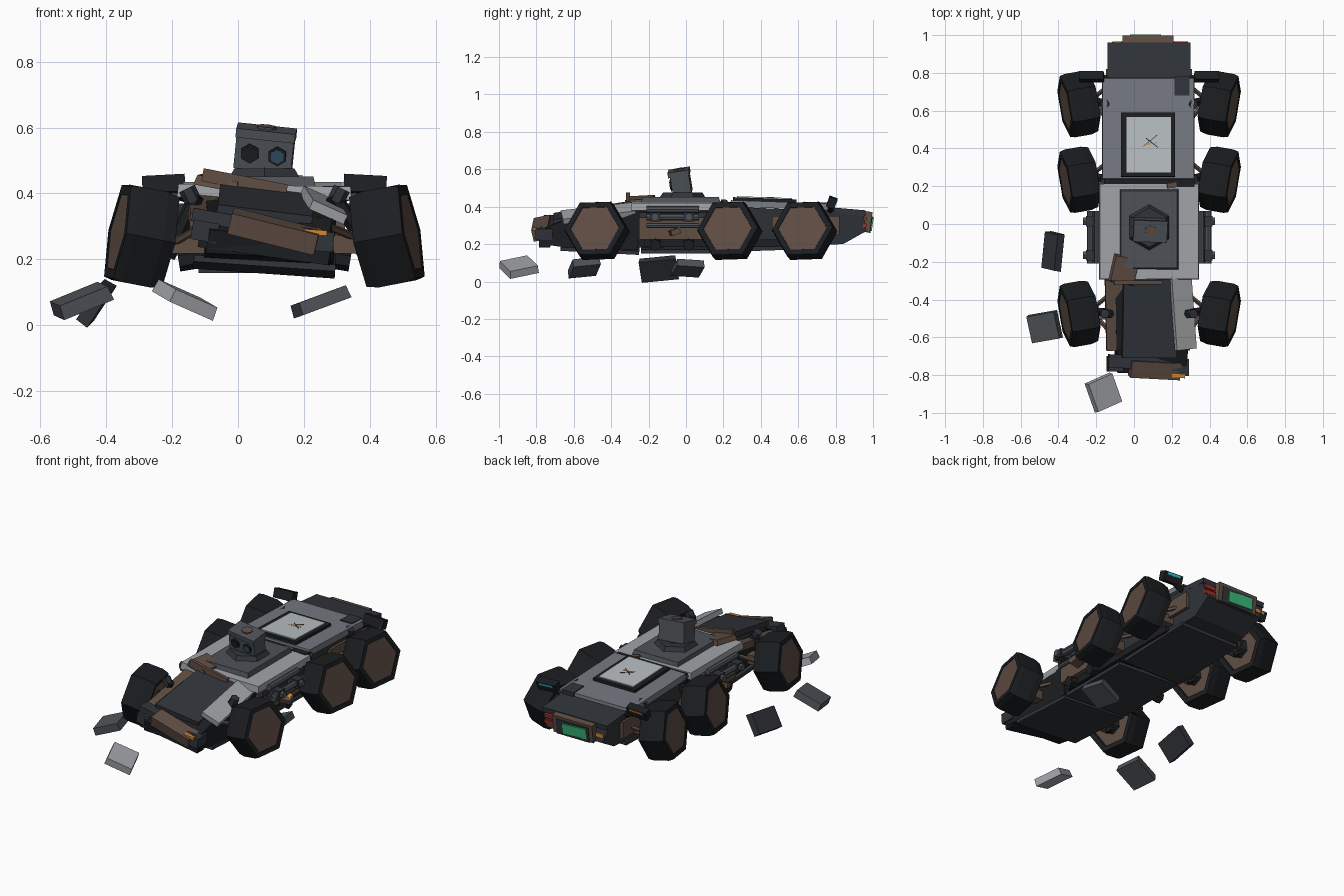
import bpy, bmesh
from math import radians, pi, sin, cos
from mathutils import Vector, Euler, Matrix

if "Cube" in bpy.data.objects:
    bpy.data.objects.remove(bpy.data.objects["Cube"])

C = 0.08  # centre line of the vehicle (debris shifts it off x = 0)
COL = dict(black=(.011, .013, .015), dark=(.030, .034, .042), steel=(.075, .085, .095), grey=(.18, .19, .22),
           light=(.36, .37, .39), pale=(.48, .52, .53), brown=(.115, .075, .057), amber=(.65, .24, .03),
           green=(.04, .50, .20), red=(.40, .025, .02), cyan=(.03, .60, .72), blue=(.03, .075, .12))
MATS = {}


def mat(c):
    if c not in MATS:
        MATS[c] = bpy.data.materials.new(c)
        MATS[c].diffuse_color = (*COL[c], 1)
    return MATS[c]


def finish(bm, name, col, loc=(0, 0, 0), rot=(0, 0, 0)):
    bmesh.ops.recalc_face_normals(bm, faces=bm.faces)
    me = bpy.data.meshes.new(name)
    bm.to_mesh(me)
    bm.free()
    ob = bpy.data.objects.new(name, me)
    ob.location = loc
    ob.rotation_euler = Euler([radians(a) for a in rot])
    me.materials.append(mat(col))
    bpy.context.collection.objects.link(ob)
    return ob


def box(name, loc, size, col, rot=(0, 0, 0), taper=1.0):
    bm = bmesh.new()
    bmesh.ops.create_cube(bm, size=1)
    for v in bm.verts:
        k = taper if v.co.z > 0 else 1
        v.co = Vector((v.co.x * size[0] * k, v.co.y * size[1] * k, v.co.z * size[2]))
    return finish(bm, name, col, loc, rot)


def rod(name, a, b, r, col, n=6, r2=None):
    a, b = Vector(a), Vector(b)
    bm = bmesh.new()
    m = Matrix.Translation((a + b) / 2) @ (b - a).to_track_quat('Z', 'Y').to_matrix().to_4x4()
    bmesh.ops.create_cone(bm, cap_ends=True, segments=n, radius1=r, radius2=r2 or r, depth=(b - a).length, matrix=m)
    return finish(bm, name, col)


def prism(name, prof, col, loc=(0, 0, 0), rot=(0, 0, 0)):
    """Side profile of (y, z, half width) points, bridged across x."""
    bm = bmesh.new()
    L = [bm.verts.new((-w, y, z)) for y, z, w in prof]
    R = [bm.verts.new((w, y, z)) for y, z, w in prof]
    bm.faces.new(L)
    bm.faces.new(R[::-1])
    for i in range(len(prof)):
        j = (i + 1) % len(prof)
        bm.faces.new((L[i], R[i], R[j], L[j]))
    return finish(bm, name, col, loc, rot)


def lathe(name, prof, col, M, n=6):
    """Six-sided turning of (axis, radius) points along local x."""
    bm = bmesh.new()
    rings = [[bm.verts.new(M @ Vector((x, r * cos(2 * pi * k / n), r * sin(2 * pi * k / n)))) for k in range(n)]
             for x, r in prof]
    for p, q in zip(rings, rings[1:]):
        for k in range(n):
            bm.faces.new((p[k], p[(k + 1) % n], q[(k + 1) % n], q[k]))
    bm.faces.new(rings[0])
    bm.faces.new(rings[-1])
    return finish(bm, name, col)


# Hull: rear, middle and twisted nose sections
prism('rear_hull', [(.22, .40, .22), (.72, .38, .22), (.95, .355, .22), (.965, .27, .19), (.84, .20, .18),
                    (.22, .18, .21)], 'dark', (C, 0, 0))
prism('middle_hull', [(-.29, .39, .22), (.24, .40, .22), (.24, .19, .20), (-.29, .18, .20)], 'black', (C, 0, 0))
prism('nose_hull', [(-.26, .385, .20), (-.66, .335, .19), (-.79, .28, .18), (-.77, .21, .19), (-.55, .18, .20),
                    (-.26, .18, .20)], 'black', (C, 0, 0), (0, 3, 0))

# Belly armour
box('belly_plate_front', (C, -.46, .178), (.43, .42, .02), 'dark', (-3, 4, 0))
box('belly_plate_middle', (C, -.01, .172), (.42, .46, .02), 'dark', (0, 3, 0))
box('belly_plate_rear', (C, .50, .178), (.40, .50, .02), 'dark', (2, 0, 0))

# Deck armour
box('main_deck', (C, -.04, .405), (.53, .51, .04), 'light', (0, 1, 0), .985)
box('rear_deck', (C - .005, .505, .408), (.49, .54, .035), 'grey', (-2, 0, 0), .985)
box('tail_deck', (C, .85, .375), (.44, .22, .03), 'dark', (-5, 0, 0))
box('tail_deck_patch', (C + .175, .73, .408), (.08, .10, .03), 'dark', (-3, 0, 0))
box('deck_gap', (C, .222, .398), (.48, .05, .05), 'black')

# Broken nose panels
box('nose_plate', (.085, -.49, .368), (.29, .44, .03), 'dark', (9, 7, 0))
box('nose_left_plate', (-.105, -.48, .345), (.09, .38, .04), 'brown', (9, 5, 2))
box('nose_right_plate', (.26, -.47, .365), (.115, .39, .03), 'light', (7, 24, 7))
box('torn_panel', (-.05, -.245, .434), (.14, .15, .03), 'brown', (3, 10, -12), .9)
box('torn_strip', (.02, -.31, .432), (.26, .02, .04), 'brown', (0, 11, 0))

# Front bumper
box('front_bumper', (.11, -.77, .285), (.27, .09, .065), 'brown', (12, 14, -3))
box('front_bumper_beam', (.07, -.735, .30), (.42, .07, .04), 'dark', (0, 10, -3))
box('front_lower_beam', (.08, -.75, .235), (.40, .06, .05), 'black', (0, 8, -2))
box('bumper_end_left', (-.10, -.74, .285), (.08, .08, .06), 'dark', (0, 10, 0))
box('bumper_end_right', (.25, -.76, .255), (.08, .09, .06), 'dark', (0, 5, 0))
box('front_lamp', (.235, -.805, .282), (.07, .02, .016), 'amber', (0, 4, -3))

# Turret
box('turret_plate', (C, -.028, .436), (.31, .425, .03), 'steel', (0, 0, 0), .96)
lathe('turret_ring', [(0, .122), (.026, .105)], 'dark',
      Matrix.Translation((C, -.018, .45)) @ Matrix.Rotation(-pi / 2, 4, 'Y'))
rod('turret_neck', (C, -.018, .465), (C, -.02, .50), .05, 'black')
HR = (9, 6, -2)
H = Matrix.Translation((C, -.025, .525)) @ Euler([radians(a) for a in HR]).to_matrix().to_4x4()
box('head', H @ Vector((0, 0, 0)), (.175, .10, .10), 'steel', HR)
box('head_cap', H @ Vector((0, -.003, .06)), (.18, .115, .028), 'steel', HR)
rod('head_sensor', H @ Vector((0, 0, .072)), H @ Vector((0, 0, .081)), .031, 'brown', 8)
for x, col in ((-.042, 'black'), (.042, 'blue')):
    rod('eye_ring', H @ Vector((x, -.045, 0)), H @ Vector((x, -.058, 0)), .030, 'black')
    rod('eye_lens', H @ Vector((x, -.055, 0)), H @ Vector((x, -.061, 0)), .022, col)

# Rear solar hatch with cracks
box('hatch_frame', (.075, .42, .430), (.285, .34, .03), 'black', (-2, 0, 0))
box('hatch_panel', (.078, .42, .444), (.235, .295, .014), 'pale', (-2, 0, 0))
for x, y, ln, a, col in ((.085, .44, .09, 40, 'brown'), (.095, .43, .08, -38, 'black'), (.09, .425, .07, 8, 'amber')):
    box('hatch_crack', (x, y, .4505), (ln, .004, .004), col, (-2, 0, a))

# Tail: bumper, screen and lamps
box('tail_bumper', (.075, .965, .32), (.27, .05, .11), 'brown', (-8, 0, 0))
box('tail_screen_frame', (.075, .982, .308), (.22, .02, .095), 'dark', (-8, 0, 0))
box('tail_screen', (.06, .991, .308), (.165, .014, .065), 'green', (-8, 3, 0))
for z in (.335, .30):
    box('tail_lamp_red', (.25, .955, z), (.07, .02, .022), 'red', (-8, 0, 0))
box('tail_lamp_amber', (-.09, .957, .31), (.05, .02, .022), 'amber')
for s, col in ((-1, 'amber'), (1, 'cyan')):
    x = C + s * .305
    box('tail_side_lamp', (x, .78, .423), (.13, .045, .055), 'black', (-20, s * 3, 0))
    box('tail_side_lamp_glow', (x, .803, .432), (.09, .012, .014), col, (-20, s * 3, 0))
    rod('lamp_bracket', (C + s * .18, .77, .37), (x, .78, .415), .018, 'black')

# Wheels, axles and shock absorbers on both sides
for s in (-1, 1):
    for y in (-.475, .235, .635):
        axis = Vector((s * cos(radians(10)), -sin(radians(10)), sin(radians(11)))).normalized()
        fwd = (Vector((0, 1, 0)) - axis * axis.y).normalized()
        up = axis.cross(fwd)
        M = Matrix.Translation((C + s * .372, y, .27)) @ Matrix((axis, fwd, up)).transposed().to_4x4()
        lathe('tyre', [(-.060, .124), (-.076, .128), (-.078, .160), (-.04, .170), (.05, .170), (.076, .163),
                       (.077, .132), (.070, .130)], 'black', M)
        lathe('wheel_disc', [(-.066, .122), (.074, .131)], 'brown', M)
        rod('hub', M @ Vector((-.06, 0, 0)), M @ Vector((-.105, 0, 0)), .062, 'black', 6, .035)
        box('axle', (C + s * .235, y, .245), (.16, .06, .055), 'brown')
        rod('shock_absorber', M @ Vector((-.09, 0, .045)), (C + s * .205, y, .395), .024, 'black')
        rod('shock_mount', (C + s * .215, y, .375), (C + s * .235, y, .415), .026, 'dark')
        for d in (-.09, .09):
            rod('control_arm', (C + s * .19, y + d * 1.3, .30), M @ Vector((-.085, d * .2, .01)), .012, 'brown', 5)

    # Side machinery between the wheels
    box('side_panel', (C + s * .225, -.03, .285), (.04, .44, .12), 'brown')
    box('side_rail', (C + s * .24, -.05, .355), (.05, .40, .03), 'dark')
    box('sill', (C + s * .195, .2, .205), (.04, .85, .04), 'black')
    box('rear_side_panel', (C + s * .217, .64, .30), (.02, .36, .10), 'brown')
    for x, z, r in ((.275, .385, .018), (.312, .345, .018), (.285, .30, .014)):
        rod('side_pipe', (C + s * x, -.21, z), (C + s * x, .07, z), r, 'steel', 8)
    for y in (.015, -.165):
        box('pipe_clamp', (C + s * .275, y, .345), (.12, .055, .05), 'dark')
        rod('clamp_bolt', (C + s * .32, y, .345), (C + s * .350, y, .345), .022, 'steel')
        rod('lower_knob', (C + s * .20, y, .205), (C + s * .26, y, .195), .032, 'black')
    box('loose_bracket', (C + s * .29, -.06, .265), (.07, .05, .03), 'brown', (20, 0, 10))
    box('loose_wire', (C + s * .30, -.05, .278), (.03, .04, .012), 'amber', (25, 0, 0))

# Amber tag at deck rear edge
box('deck_tag', (.20, .205, .425), (.05, .028, .018), 'brown', (0, 8, 10))

# Fallen armour chunks
for loc, size, col, rot in (((-.43, -.145, .068), (.13, .20, .042), 'dark', (10, -56, -14)),
                            ((-.475, -.545, .075), (.165, .15, .045), 'steel', (6, -22, 10)),
                            ((-.16, -.893, .078), (.155, .165, .042), 'light', (12, 22, 24)),
                            ((.25, .01, .072), (.16, .15, .04), 'steel', (-4, -20, 12))):
    box('debris_chunk', loc, size, col, rot, .96)

for m in bpy.data.materials:
    if m.users and not m.is_grease_pencil:
        m.use_nodes = True
        m.node_tree.nodes["Principled BSDF"].inputs["Base Color"].default_value = m.diffuse_color
